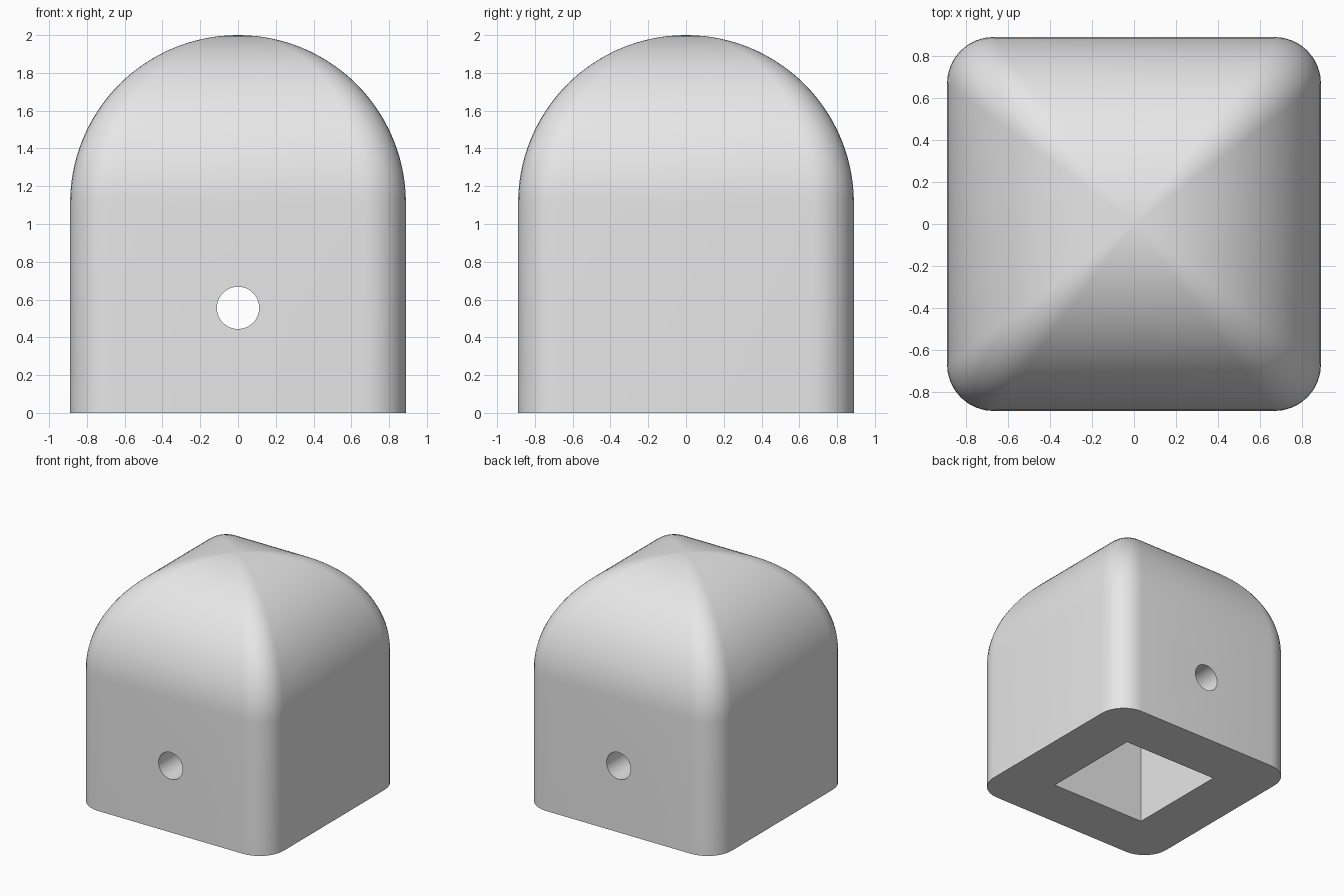
import bpy
import bmesh
from math import pi, sin, cos
from mathutils import Vector

HALF = 0.889          # half width, also the arch radius
FILLET = 0.222        # corner rounding
SPRING = 2 - HALF     # height where the arch starts
CAVITY = 0.444        # half width of the square socket
DEPTH = 1.111         # socket depth
HOLE_R, HOLE_Z = 0.112, 0.556
ARCH_STEPS, CORNER_STEPS = 28, 8

default = bpy.data.objects.get("Cube")
if default:
    bpy.data.objects.remove(default, do_unlink=True)

grey = bpy.data.materials.new("light_grey")
grey.use_nodes = True
grey.diffuse_color = (0.8, 0.8, 0.8, 1)
grey.node_tree.nodes["Principled BSDF"].inputs["Base Color"].default_value = (0.8, 0.8, 0.8, 1)


def make_object(name, bm):
    bmesh.ops.recalc_face_normals(bm, faces=bm.faces)
    mesh = bpy.data.meshes.new(name)
    bm.to_mesh(mesh)
    bm.free()
    mesh.materials.append(grey)
    obj = bpy.data.objects.new(name, mesh)
    bpy.context.collection.objects.link(obj)
    return obj


def rounded_ring(t):
    """Rounded square outline at arch angle t; the rounding fades to the apex."""
    core = HALF - FILLET
    points = []
    for sx, sy in ((1, 1), (-1, 1), (-1, -1), (1, -1)):
        centre = Vector((sx * core * cos(t), sy * core * cos(t), SPRING + core * sin(t)))
        x_side = Vector((sx * cos(t), 0, sin(t)))
        y_side = Vector((0, sy * cos(t), sin(t)))
        start, end = (x_side, y_side) if sx * sy > 0 else (y_side, x_side)
        angle = start.angle(end)
        for i in range(CORNER_STEPS + 1):
            f = i / CORNER_STEPS
            normal = (start * sin((1 - f) * angle) + end * sin(f * angle)) / sin(angle)
            points.append(centre + normal * FILLET)
    return points


# Domed cap: straight walls, then four arched faces meeting at the apex
bm = bmesh.new()
outlines = [[Vector((p.x, p.y, 0)) for p in rounded_ring(0)]]
outlines += [rounded_ring(pi / 2 * i / ARCH_STEPS) for i in range(ARCH_STEPS)]
rings = [[bm.verts.new(p) for p in outline] for outline in outlines]
count = len(rings[0])
for low, high in zip(rings, rings[1:]):
    for i in range(count):
        j = (i + 1) % count
        bm.faces.new((low[i], low[j], high[j], high[i]))
apex = bm.verts.new((0, 0, 2))
for i in range(count):
    bm.faces.new((rings[-1][i], rings[-1][(i + 1) % count], apex))
bm.faces.new(rings[0][::-1])
cap = make_object("domed_cap", bm)

# Square socket cutter, open at the base
bm = bmesh.new()
bmesh.ops.create_cube(bm, size=1)
bmesh.ops.scale(bm, vec=(2 * CAVITY, 2 * CAVITY, DEPTH + 0.2), verts=bm.verts)
bmesh.ops.translate(bm, vec=(0, 0, (DEPTH - 0.2) / 2), verts=bm.verts)
socket = make_object("socket_cutter", bm)

# Round pin hole cutter, front to back
bm = bmesh.new()
bmesh.ops.create_cone(bm, cap_ends=True, segments=48, radius1=HOLE_R, radius2=HOLE_R, depth=3)
pin = make_object("pin_hole_cutter", bm)
pin.rotation_euler.x = pi / 2
pin.location.z = HOLE_Z

bpy.ops.object.select_all(action='DESELECT')
cap.select_set(True)
bpy.context.view_layer.objects.active = cap
for cutter in (socket, pin):
    cutter.hide_render = True
    cut = cap.modifiers.new(cutter.name, 'BOOLEAN')
    cut.operation = 'DIFFERENCE'
    cut.solver = 'EXACT'
    cut.object = cutter
    bpy.ops.object.modifier_apply(modifier=cut.name)
for cutter in (socket, pin):
    bpy.data.objects.remove(cutter, do_unlink=True)

bpy.ops.object.shade_smooth_by_angle(angle=pi / 6)
